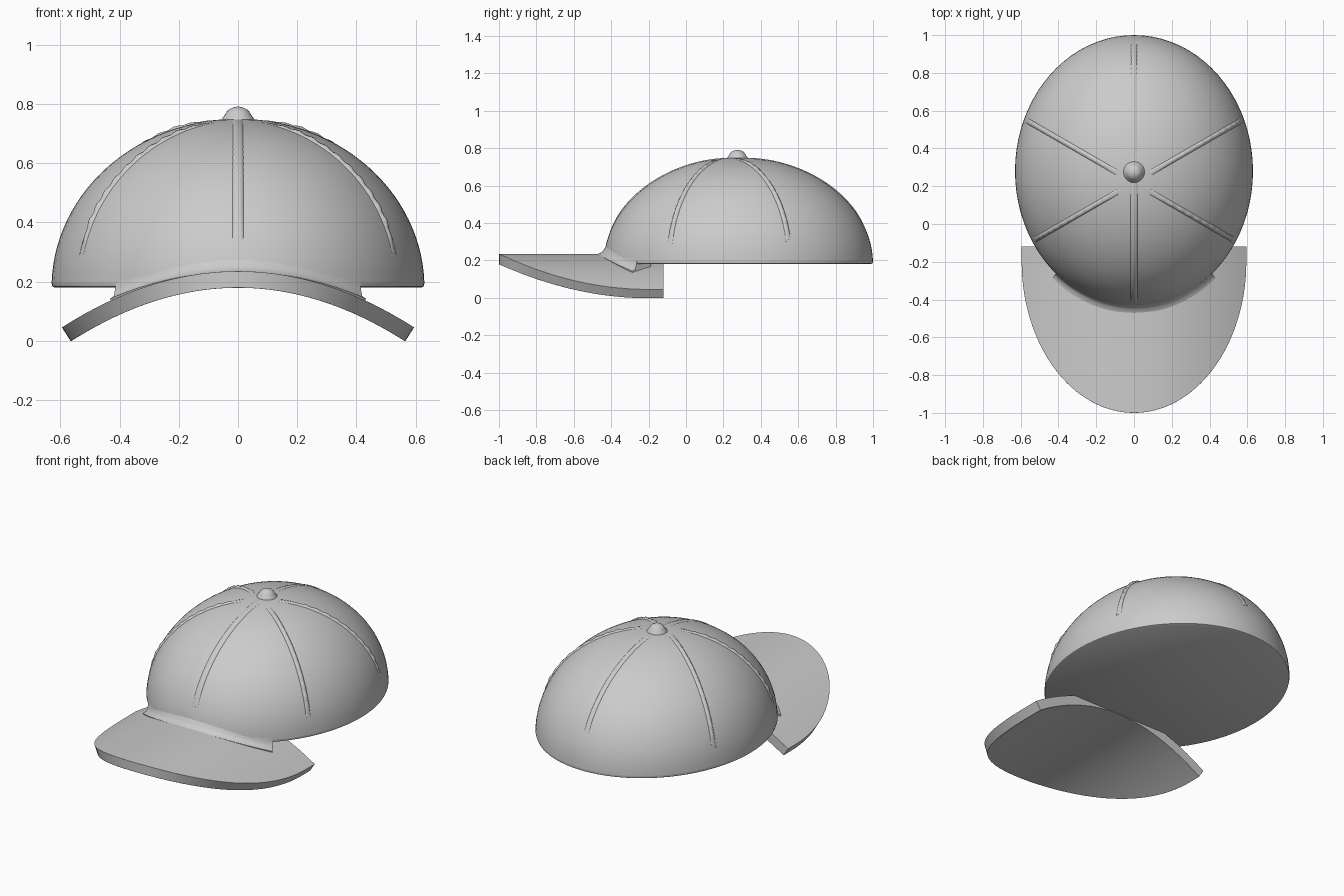
import bpy, bmesh, math
from mathutils import Vector

if "Cube" in bpy.data.objects:
    bpy.data.objects.remove(bpy.data.objects["Cube"], do_unlink=True)

GREY = (0.6, 0.6, 0.6, 1)
mat = bpy.data.materials.new("light_grey")
mat.use_nodes = True
mat.diffuse_color = GREY
mat.node_tree.nodes["Principled BSDF"].inputs["Base Color"].default_value = GREY

CENTER = Vector((0, 0.28, 0.18))   # middle of the crown's base
RX, RY, RZ = 0.63, 0.72, 0.57      # crown radii
BRIM_BACK = -0.12


def loft(name, sections, loop=False, angle=40):
    """Skin a row of closed cross-sections; cap the ends unless looped."""
    bm = bmesh.new()
    rings = [[bm.verts.new(p) for p in s] for s in sections]
    n = len(rings[0])
    for i in range(len(rings) if loop else len(rings) - 1):
        a, b = rings[i], rings[(i + 1) % len(rings)]
        for j in range(n):
            k = (j + 1) % n
            bm.faces.new((a[j], a[k], b[k], b[j]))
    if not loop:
        bm.faces.new(rings[0])
        bm.faces.new(rings[-1])
    bmesh.ops.remove_doubles(bm, verts=bm.verts, dist=1e-5)
    bmesh.ops.recalc_face_normals(bm, faces=bm.faces)
    me = bpy.data.meshes.new(name)
    bm.to_mesh(me)
    bm.free()
    me.materials.append(mat)
    ob = bpy.data.objects.new(name, me)
    bpy.context.collection.objects.link(ob)
    bpy.ops.object.select_all(action='DESELECT')
    ob.select_set(True)
    bpy.context.view_layer.objects.active = ob
    bpy.ops.object.shade_smooth_by_angle(angle=math.radians(angle))
    return ob


def dome(name, profile, center, rx, ry, steps):
    """Stack of elliptical rings following a (radius, height) profile."""
    rings = []
    for r, z in profile:
        rings.append([center + Vector((rx * r * math.cos(t), ry * r * math.sin(t), z))
                      for t in (2 * math.pi * i / steps for i in range(steps))])
    return loft(name, rings)


# Crown: half ellipsoid with a flat, slightly rounded base
profile = [(0.985, 0), (0.996, 0.004), (1.0, 0.014)]
profile += [(math.cos(a), RZ * math.sin(a))
            for a in (math.radians(2 + 87.5 * i / 28) for i in range(29))]
dome("crown", profile, CENTER, RX, RY, 80)

# Button: small ball with a flared foot
button = [(0.06, -0.02), (0.056, -0.002), (0.048, 0.008), (0.043, 0.016), (0.038, 0.024),
          (0.03, 0.032), (0.018, 0.038), (0.004, 0.041)]
dome("top_button", button, CENTER + Vector((0, -0.005, RZ)), 1, 1, 24)


# Panel seams: raised ridges laid on the crown
def on_crown(x, y, lift):
    q = (x / RX) ** 2 + ((y - CENTER.y) / RY) ** 2
    p = Vector((x, y, CENTER.z + RZ * math.sqrt(max(0, 1 - q))))
    return CENTER + (p - CENTER) * lift


def seam(name, start, degrees, s0, s1, width, height, bumpy):
    d = Vector((math.cos(math.radians(degrees)), math.sin(math.radians(degrees))))
    side = Vector((-d.y, d.x))
    reach = s1 * 1.03
    a0, a1 = math.asin(s0 / reach), math.asin(s1 / reach)
    steps = 48
    sections = []
    for i in range(steps + 1):
        f = i / steps
        s = reach * math.sin(a0 + (a1 - a0) * f)
        h = height * min(1, 6 * f, 6 * (1 - f))
        if bumpy:
            h *= 0.75 + 0.25 * math.sin(i * 1.6)
        ring = []
        for k, lift in ((-1, 0.985), (-0.8, 1), (-0.3, 1 + h), (0.3, 1 + h), (0.8, 1), (1, 0.985)):
            p = Vector((0, start)) + d * s + side * k * width
            ring.append(on_crown(p.x, p.y, lift))
        sections.append(ring)
    loft(name, sections, angle=70)


seam("front_seam", 0.28, -90, 0.04, 0.69, 0.022, 0.006, False)
seam("back_seam", 0.28, 90, 0.04, 0.67, 0.018, 0.005, False)
for label, sign in (("left", 1), ("right", -1)):
    seam(label + "_front_seam", 0.22, -90 + sign * 60, 0.1, 0.61, 0.017, 0.017, True)
    seam(label + "_back_seam", 0.22, 90 - sign * 60, 0.1, 0.655, 0.017, 0.017, True)


# Brim: arched visor with a rounded front outline
def brim_top(x):
    return 0.235 - 0.19 * (x / 0.595) ** 2


sections = []
for i in range(65):
    a = math.radians(-90 + 180 * i / 64)
    x, front = 0.595 * math.sin(a), -0.2 - 0.8 * math.cos(a)
    normal = Vector((2 * 0.19 * x / 0.595 ** 2, 0, 1)).normalized()
    top = [Vector((x, y, brim_top(x))) for y in (front, BRIM_BACK)]
    bottom = [p - normal * 0.056 for p in reversed(top)]
    sections.append(top + bottom)
brim = loft("brim", sections)
bevel = brim.modifiers.new("rounded_edge", 'BEVEL')
bevel.width = 0.018
bevel.segments = 3
bevel.limit_method = 'ANGLE'
bevel.angle_limit = math.radians(40)

# Fillet joining the crown to the brim
sections = []
for i in range(41):
    a = math.radians(-41 + 82 * i / 40)

    def rim(scale, z):
        return Vector((RX * scale * math.sin(a), CENTER.y - RY * scale * math.cos(a), z))

    low = brim_top(RX * math.sin(a))
    high = max(low, CENTER.z) + 0.04
    shrink = math.sqrt(1 - ((high - CENTER.z) / RZ) ** 2)
    sections.append([rim(0.86, 0.2), rim(0.86, low - 0.03), rim(1.04, low - 0.02),
                     rim(1.045, low - 0.001), rim(1.015, low + 0.008),
                     rim(1.002, (low + high) / 2), rim(shrink - 0.002, high)])
loft("brim_fillet", sections, angle=60)
